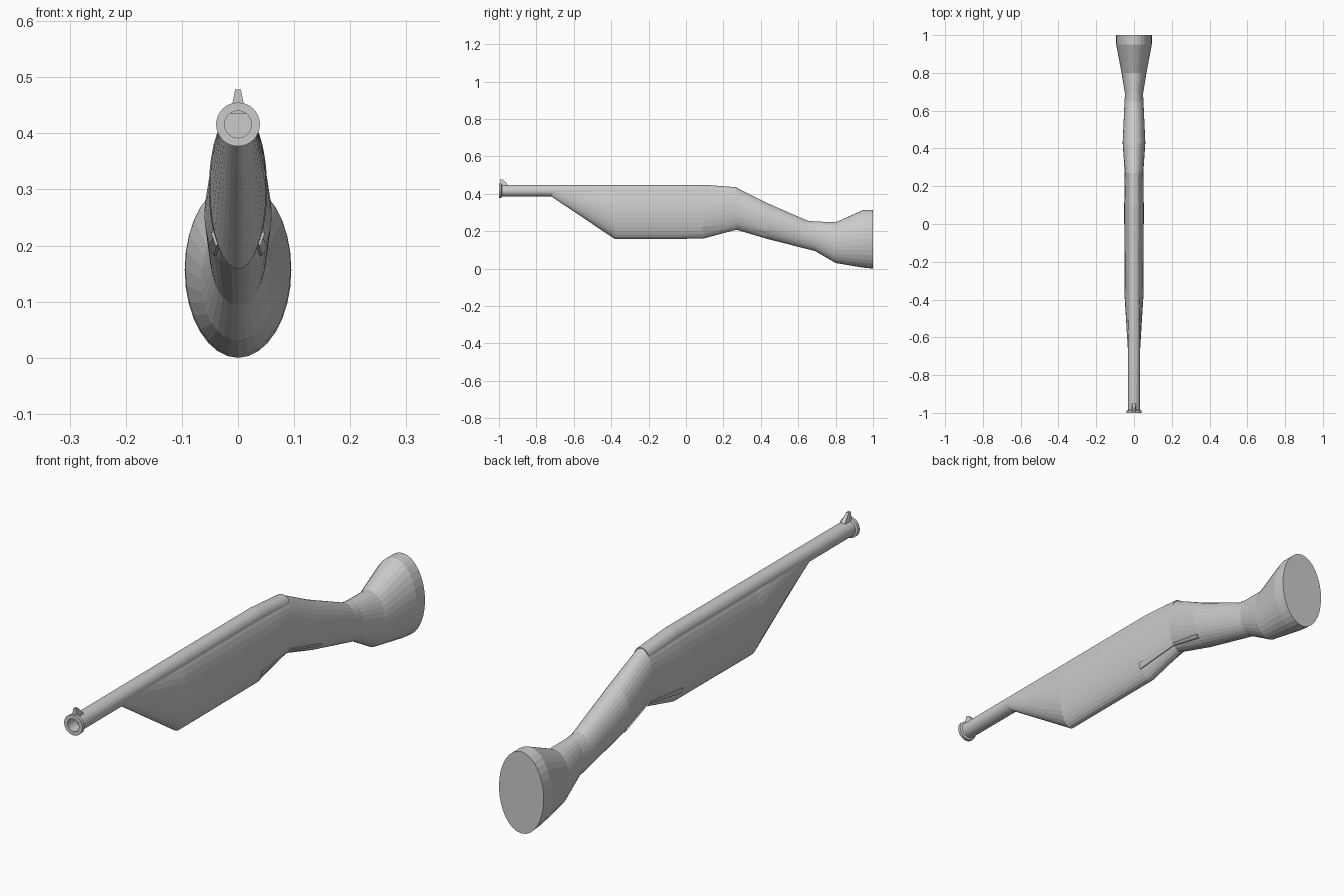
import bpy, bmesh, math

if "Cube" in bpy.data.objects:
    bpy.data.objects.remove(bpy.data.objects["Cube"])


def finish(name, bm):
    bmesh.ops.recalc_face_normals(bm, faces=bm.faces)
    mesh = bpy.data.meshes.new(name)
    bm.to_mesh(mesh)
    bm.free()
    ob = bpy.data.objects.new(name, mesh)
    bpy.context.collection.objects.link(ob)
    return ob


def loft(name, sections, sides=32):
    """Elliptical rings along y: (y, bottom z, top z, half width)."""
    bm = bmesh.new()
    rings = []
    for y, lo, hi, w in sections:
        ring = []
        for i in range(sides):
            a = 2 * math.pi * i / sides
            ring.append(bm.verts.new((w * math.sin(a), y,
                                      (lo + hi) / 2 + (hi - lo) / 2 * math.cos(a))))
        rings.append(ring)
    for r, s in zip(rings, rings[1:]):
        for i in range(sides):
            j = (i + 1) % sides
            bm.faces.new((r[i], r[j], s[j], s[i]))
    bm.faces.new(rings[0])
    bm.faces.new(rings[-1])
    return finish(name, bm)


def tube(y, r, z=0.416):
    return (y, z - r, z + r, r)


def ribbon(name, sections):
    """Four-cornered strip along y: (y, bottom z, top z, bottom half width, top half width)."""
    bm = bmesh.new()
    rings = [[bm.verts.new(p) for p in ((-b, y, lo), (b, y, lo), (t, y, hi), (-t, y, hi))]
             for y, lo, hi, b, t in sections]
    for r, s in zip(rings, rings[1:]):
        for i in range(4):
            j = (i + 1) % 4
            bm.faces.new((r[i], r[j], s[j], s[i]))
    bm.faces.new(rings[0])
    bm.faces.new(rings[-1])
    return finish(name, bm)


# Wooden stock: deep fore-end, wrist and flared butt
stock = loft("stock", [
    (-0.72, 0.385, 0.446, 0.029),
    (-0.38, 0.158, 0.444, 0.050),
    (0.09, 0.160, 0.444, 0.052),
    (0.27, 0.208, 0.432, 0.049),
    (0.43, 0.160, 0.352, 0.060),
    (0.65, 0.104, 0.256, 0.050),
    (0.69, 0.094, 0.252, 0.048),
    (0.80, 0.030, 0.248, 0.066),
    (0.95, 0.005, 0.314, 0.094),
    (1.00, 0.000, 0.314, 0.095)])

# Barrel with muzzle ring and recessed bore, tang sinking into the wrist
barrel = loft("barrel", [
    tube(-0.95, 0.024), tube(-1.0, 0.024), tube(-1.0, 0.039), tube(-0.988, 0.039),
    tube(-0.985, 0.031), tube(0.10, 0.032), (0.27, 0.372, 0.435, 0.031)])

# Front sight blade
sight = ribbon("front_sight", [
    (-0.992, 0.435, 0.478, 0.014, 0.005),
    (-0.980, 0.435, 0.477, 0.014, 0.005),
    (-0.950, 0.435, 0.445, 0.012, 0.010)])

# Thin side ledges above the underside of the grip
ledge = ribbon("grip_ledge", [
    (0.083, 0.200, 0.223, 0.040, 0.048),
    (0.27, 0.226, 0.234, 0.030, 0.036),
    (0.433, 0.182, 0.196, 0.043, 0.053)])
